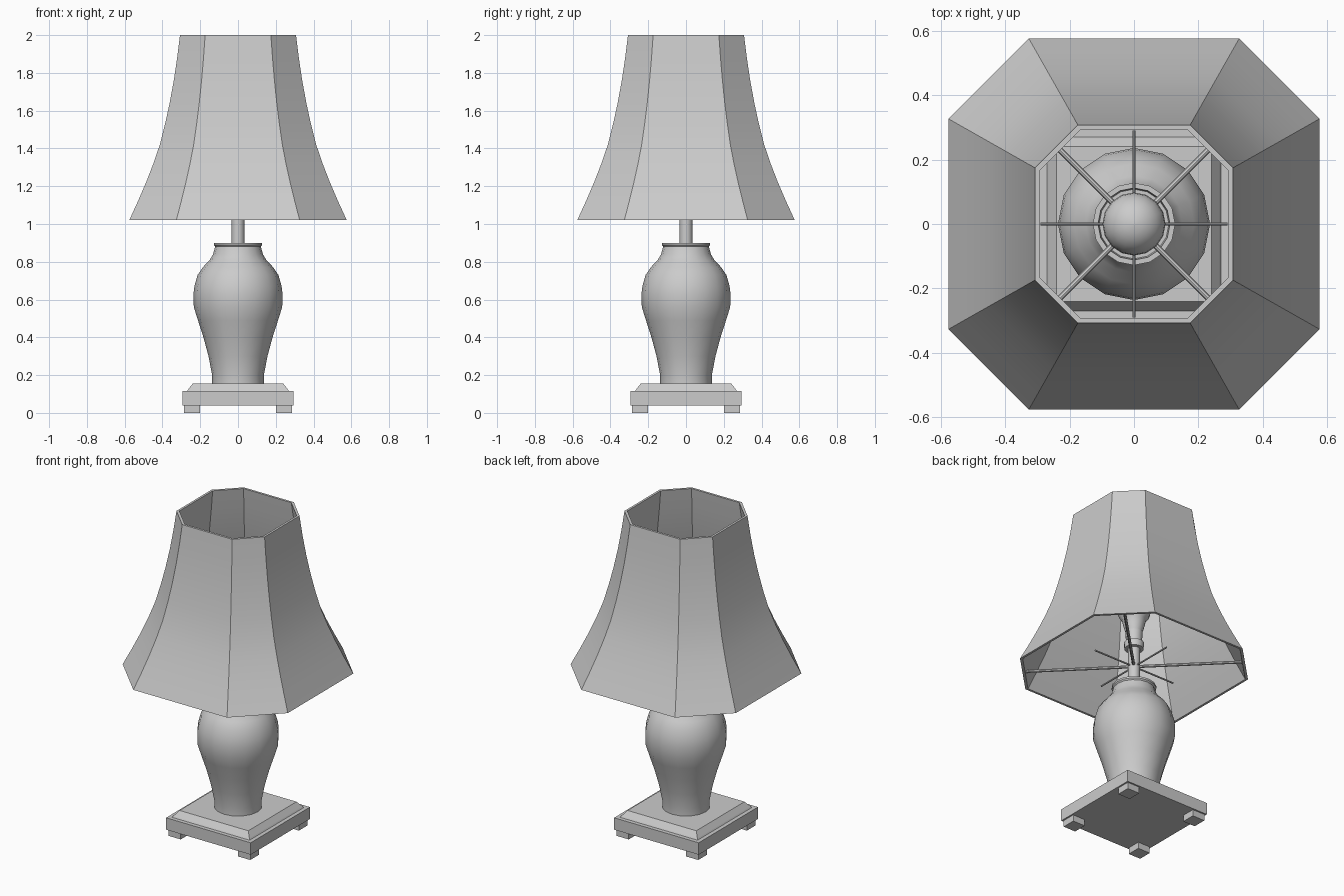
import bpy, bmesh, math
from mathutils import Vector

if "Cube" in bpy.data.objects:
    bpy.data.objects.remove(bpy.data.objects["Cube"])


def make_object(name, bm, smooth=False):
    bmesh.ops.recalc_face_normals(bm, faces=bm.faces[:])
    me = bpy.data.meshes.new(name)
    bm.to_mesh(me)
    bm.free()
    ob = bpy.data.objects.new(name, me)
    bpy.context.collection.objects.link(ob)
    if smooth:
        bpy.ops.object.select_all(action='DESELECT')
        ob.select_set(True)
        bpy.context.view_layer.objects.active = ob
        bpy.ops.object.shade_smooth_by_angle(angle=math.radians(35))
    return ob


def loft(name, sections, capped=True, looped=False, smooth=False):
    """Skin a list of point rings that all have the same count."""
    bm = bmesh.new()
    rings = [[bm.verts.new(p) for p in s] for s in sections]
    pairs = list(zip(rings, rings[1:]))
    if looped:
        pairs.append((rings[-1], rings[0]))
    for a, b in pairs:
        n = len(a)
        for i in range(n):
            j = (i + 1) % n
            bm.faces.new((a[i], a[j], b[j], b[i]))
    if capped and not looped:
        bm.faces.new(rings[0])
        bm.faces.new(rings[-1])
    return make_object(name, bm, smooth)


def circle(r, z, n=16):
    return [(r * math.cos(2 * math.pi * i / n), r * math.sin(2 * math.pi * i / n), z)
            for i in range(n)]


def square(h, z, cx=0, cy=0):
    return [(cx + sx * h, cy + sy * h, z) for sx, sy in ((-1, -1), (1, -1), (1, 1), (-1, 1))]


def octagon(a, z):
    b = a * 0.567
    return [(a, -b, z), (a, b, z), (b, a, z), (-b, a, z),
            (-a, b, z), (-a, -b, z), (-b, -a, z), (b, -a, z)]


def lathe(name, profile, n=16):
    return loft(name, [circle(r, z, n) for r, z in profile], smooth=True)


def rod(name, start, end, r):
    start, end = Vector(start), Vector(end)
    rot = (end - start).to_track_quat('Z', 'Y')
    length = (end - start).length
    return loft(name, [[start + rot @ Vector(p) for p in circle(r, z, 8)]
                       for z in (0, length)], smooth=True)


# Stepped square plinth
loft("base_slab", [square(0.295, 0.04), square(0.295, 0.115)])
loft("base_top", [square(0.27, 0.115), square(0.265, 0.123),
                  square(0.24, 0.155)])

# Four small feet
for sx in (-1, 1):
    for sy in (-1, 1):
        loft("foot", [square(0.0425, z, sx * 0.2425, sy * 0.2425) for z in (0, 0.04)])

# Vase body with rolled lip and recessed mouth
lathe("vase_body", [
    (0.137, 0.15), (0.137, 0.20), (0.156, 0.30), (0.183, 0.40), (0.212, 0.49),
    (0.234, 0.56), (0.236, 0.63), (0.231, 0.67), (0.214, 0.73), (0.187, 0.77),
    (0.150, 0.81), (0.132, 0.84), (0.121, 0.88), (0.128, 0.888), (0.128, 0.90),
    (0.112, 0.90), (0.108, 0.87)])

# Stem, socket and bulb
lathe("stem", [(0.034, 0.86), (0.034, 1.17)])
lathe("socket", [(0.055, 1.15), (0.058, 1.19), (0.045, 1.19), (0.05, 1.26)])
steps = 10
bulb = [(0.048, 1.26), (0.06, 1.30)]
for i in range(steps):
    t = math.radians(-45 + 133 * i / (steps - 1))
    bulb.append((0.098 * math.cos(t), 1.41 + 0.098 * math.sin(t)))
lathe("bulb", bulb)

# Wire supports: long diagonal spokes and short straight ones
for k in range(8):
    a = k * math.pi / 4
    reach, r = (0.62, 0.009) if k % 2 else (0.29, 0.005)
    rod("shade_spoke", (0, 0, 1.035),
        (reach * math.cos(a), reach * math.sin(a), 1.035), r)

# Flared eight-panel shade with wall thickness
shade = [(0.576, 1.02), (0.53, 1.12), (0.487, 1.22), (0.448, 1.32), (0.414, 1.42),
         (0.386, 1.53), (0.362, 1.64), (0.340, 1.76), (0.322, 1.88), (0.307, 2.0)]
outer = [octagon(a, z) for a, z in shade]
inner = [octagon(a - 0.014, z) for a, z in reversed(shade)]
loft("lamp_shade", outer + inner, looped=True, smooth=True)
